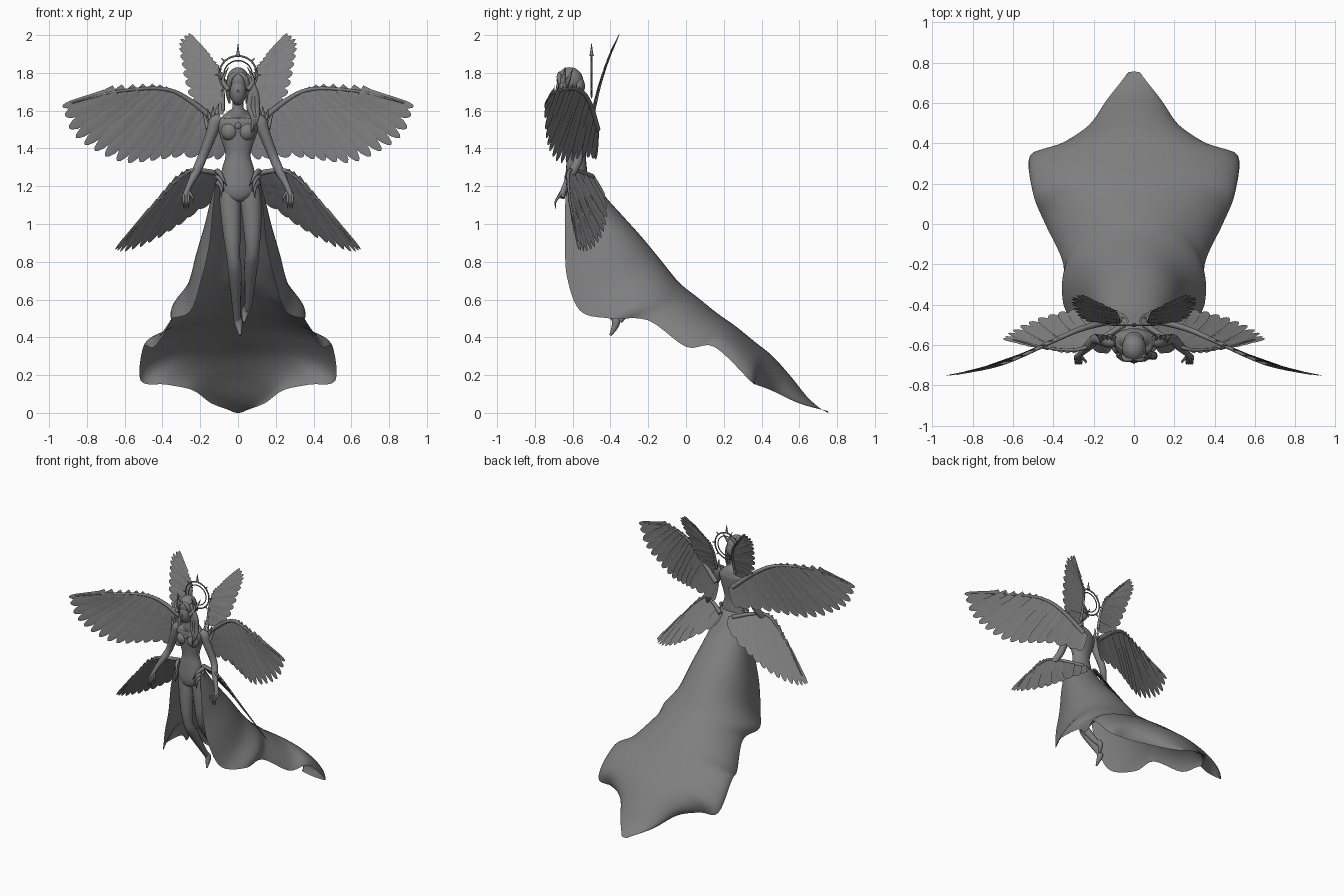
import bpy, bmesh, math
from math import sin, cos, pi
from mathutils import Vector

if "Cube" in bpy.data.objects:
    bpy.data.objects.remove(bpy.data.objects["Cube"])

stone = bpy.data.materials.new("plain_grey")
stone.use_nodes = True
grey = (.21, .21, .21, 1)
stone.diffuse_color = grey
stone.node_tree.nodes["Principled BSDF"].inputs["Base Color"].default_value = grey


def finish(name, bm):
    bmesh.ops.recalc_face_normals(bm, faces=bm.faces)
    mesh = bpy.data.meshes.new(name)
    bm.to_mesh(mesh)
    bm.free()
    mesh.materials.append(stone)
    mesh.shade_smooth()
    mesh.set_sharp_from_angle(angle=math.radians(50))
    bpy.context.collection.objects.link(bpy.data.objects.new(name, mesh))


def along(points, t):
    """Smooth curve through points of any dimension, t from 0 to 1."""
    last = len(points) - 1
    i = min(int(t * last), last - 1)
    f = t * last - i
    before, start, end, after = (Vector(points[max(0, min(last, i + k))]) for k in range(-1, 3))
    leave, arrive = (end - before) / 2, (after - start) / 2
    ease = f * f * (3 - 2 * f)
    return (start.lerp(end, ease) + leave * f * (1 - f) ** 2 - arrive * f * f * (1 - f))


def skin(bm, rings, closed=True):
    """Join neighbouring rings of vertices with quads."""
    for low, high in zip(rings, rings[1:]):
        count = len(low)
        for j in range(count if closed else count - 1):
            k = (j + 1) % count
            bm.faces.new((low[j], low[k], high[k], high[j]))


def add_loft(bm, rows, s=1, sides=12):
    """Rings along a path; rows are x, y, z, half width. Wide rings are flattened."""
    rows = [(s * x, y, z, w) for x, y, z, w in rows]
    total = (len(rows) - 1) * 5
    data = [along(rows, i / total) for i in range(total + 1)]
    rings = []
    for i, row in enumerate(data):
        tangent = data[min(i + 1, total)].xyz - data[max(i - 1, 0)].xyz
        tangent.normalize()
        across = tangent.cross(Vector((0, 1, 0)))
        if across.length < .05:
            across = Vector((1, 0, 0))
        across.normalize()
        deep = across.cross(tangent)
        wide = max(row.w, .001)
        thick = min(wide, .03 + .3 * wide)
        rings.append([])
        for j in range(sides):
            angle = math.tau * j / sides
            place = row.xyz + across * cos(angle) * wide + deep * sin(angle) * thick
            rings[-1].append(bm.verts.new(place))
    skin(bm, rings)
    bm.faces.new(rings[0])
    bm.faces.new(rings[-1])


def loft(name, rows, s=1, sides=12):
    bm = bmesh.new()
    add_loft(bm, rows, s, sides)
    finish(name, bm)


def thorn(name, start, bend, end, width, s=1):
    """Curved spike that narrows to a point."""
    loft(name, [(*start, width), (*bend, width * .7), (*end, width * .1)], s, sides=8)


def ball(name, centre, size):
    bm = bmesh.new()
    bmesh.ops.create_uvsphere(bm, u_segments=24, v_segments=14, radius=1)
    bmesh.ops.scale(bm, vec=size, verts=bm.verts)
    bmesh.ops.translate(bm, vec=centre, verts=bm.verts)
    finish(name, bm)


def wing(name, lead, tips, depth, s, count, thick):
    """Fan of layered feathers; outlines are x, z and depth(x, z) gives y."""
    lead = [Vector((s * x, depth(x, z), z)) for x, z in lead]
    tips = [Vector((s * x, depth(x, z), z)) for x, z in tips]
    normal = (lead[-1] - lead[0]).cross(along(tips, .5) - along(lead, .4)).normalized()
    if normal.y < 0:
        normal.negate()
    bm = bmesh.new()
    # Long flight feathers, then two rows of shorter coverts
    for layer, length in enumerate((1, .6, .35)):
        for i in range(count):
            t = i / (count - 1)
            root = along(lead, t * .8)
            run = (along(tips, t) - root) * length
            near, far = max(t - .03, 0), min(t + .03, 1)
            pace = (along(tips, far) - along(tips, near)).length / (far - near)
            half = max(pace / (count - 1) * .58, .014) * (.6 + .4 * length)
            side = run.cross(normal).normalized()
            lift = normal * (i % 2 - layer) * .002
            rings = []
            for k in range(8):
                v = sin(pi / 2 * k / 7)
                w = max(math.sqrt(1 - v ** 6), .06)
                centre = root + run * v + lift + side * s * .012 * v * v
                edge = side * half * w
                ridge = centre - normal * .004 * w
                rings.append([bm.verts.new(p) for p in (centre + edge, ridge, centre - edge)])
            skin(bm, rings, closed=False)
    # Tapered bone along the leading edge
    add_loft(bm, [(*p, thick * (1 - .2 * i)) for i, p in enumerate(lead)], sides=8)
    finish(name, bm)


# Torso with neck
loft("torso", [(0, -.58 - .02 * (z > 1.6), z, w) for z, w in (
    (1.67, .03), (1.61, .032), (1.57, .08), (1.54, .11), (1.48, .1), (1.37, .067),
    (1.29, .085), (1.2, .1), (1.15, .08), (1.12, .03))], sides=24)

# Head, hair and jewel
ball("head", (0, -.632, 1.708), (.046, .058, .08))
ball("hair_cap", (0, -.615, 1.76), (.06, .07, .07))
ball("hair_bun", (0, -.575, 1.73), (.05, .04, .055))
thorn("nose", (0, -.688, 1.695), (0, -.687, 1.71), (0, -.68, 1.74), .006)
ball("chest_jewel", (0, -.64, 1.52), (.016, .01, .018))
for n in range(3):
    spread = .01 * n
    loft("hair_lock", [
        (.045, -.65, 1.79, .012), (.07 + spread, -.65, 1.7, .018),
        (.06 + spread * 2, -.65, 1.62, .016), (.08 + spread, -.66, 1.56, .013),
        (.07 + spread, -.66, 1.48 + spread * 2, .002)])


# Halo: two rings with radiating spikes
def halo_point(radius, angle):
    return radius * sin(angle), -.5, 1.79 + radius * cos(angle)


for radius in (.1, .075):
    loft("halo_ring", [(*halo_point(radius, math.tau * k / 24), radius * .05)
                       for k in range(25)], sides=8)
for k in range(8):
    angle = math.tau * k / 8
    thorn("halo_spike", halo_point(.1, angle), halo_point(.115, angle),
          halo_point(.125 if k else .165, angle), .006 if k else .012)


# Depth of each wing sheet
def main_depth(x, z):
    return -.46 - .32 * x + .025 * sin(7 * x)


def lower_depth(x, z):
    return .6 - .74 * x - .8 * z - .3 * max(.25 - x, 0)


def head_depth(x, z):
    rise = z - 1.6
    return -.49 + .2 * rise + .35 * rise * rise


for s, side in ((1, "left"), (-1, "right")):
    ball(side + "_breast", (s * .045, -.612, 1.49), (.046, .042, .05))

    # Parted hair and headdress horns beside the face
    loft(side + "_parted_hair", [(.005, -.67, 1.8, .008), (.04, -.67, 1.77, .014),
                                 (.052, -.64, 1.7, .014), (.045, -.61, 1.64, .005)], s)
    thorn(side + "_headdress", (.05, -.67, 1.71), (.08, -.65, 1.76), (.05, -.64, 1.83), .014, s)
    thorn(side + "_headdress_point", (.05, -.64, 1.72), (.08, -.62, 1.77), (.1, -.6, 1.82), .014, s)

    # Arms and hands
    loft(side + "_arm", [
        (.09, -.58, 1.56, .025), (.12, -.58, 1.54, .034), (.14, -.58, 1.48, .03),
        (.19, -.57, 1.35, .025), (.22, -.6, 1.28, .024), (.26, -.64, 1.2, .015),
        (.28, -.66, 1.14, .018)], s)
    for k in range(4):
        x = .262 + .009 * k
        thorn(side + "_finger", (x, -.66, 1.16), (x, -.69, 1.12), (x, -.69, 1.08), .008, s)
    thorn(side + "_thumb", (.26, -.66, 1.17), (.24, -.68, 1.14), (.24, -.69, 1.11), .008, s)

    # Shoulder spikes and hip claws
    for k in range(4):
        x, z = .1 + .02 * k, 1.55 - .015 * k
        thorn(side + "_shoulder_spike", (x, -.58, z), (x + .012, -.56, z + .05),
              (x + .01 * k, -.55, z + .09), .012, s)
    for k in range(3):
        z = 1.28 - .03 * k
        thorn(side + "_hip_claw", (.11, -.58, z), (.09, -.63, z - .02),
              (.06 + .015 * k, -.64, z - .08), .015, s)

    # Wings
    wing(side + "_main_wing",
         [(.07, 1.5), (.25, 1.65), (.4, 1.715), (.65, 1.7), (.88, 1.64)],
         [(.1, 1.34), (.3, 1.35), (.45, 1.33), (.6, 1.32), (.75, 1.38), (.87, 1.47), (.925, 1.61)],
         main_depth, s, 16, .018)
    wing(side + "_lower_wing",
         [(.05, 1.25), (.17, 1.28), (.28, 1.27), (.43, 1.12), (.6, .91)],
         [(.07, 1.17), (.23, 1.05), (.37, .95), (.5, .88), (.6, .85), (.64, .86)],
         lower_depth, s, 14, .016)
    wing(side + "_head_wing",
         [(.08, 1.6), (.08, 1.72), (.1, 1.81), (.16, 1.89), (.22, 1.96)],
         [(.15, 1.59), (.24, 1.64), (.28, 1.74), (.3, 1.84), (.315, 1.92), (.31, 1.97), (.27, 2)],
         head_depth, s, 13, .01)

# Legs trailing back to pointed feet, the left one lifted
leg = [(-.575, 1.24, .045), (-.58, 1.13, .055), (-.585, .97, .048), (-.58, .83, .036),
       (-.54, .74, .036), (-.4, .53, .02), (-.37, .48, .022), (-.4, .41, .006)]
loft("right_leg", [(.009 * i - .052, y, z, w) for i, (y, z, w) in enumerate(leg)])
loft("left_leg", [(.052 + .025 * sin(i * .6), y + .008 * i, z + .01 * i, w)
                  for i, (y, z, w) in enumerate(leg)])

# Trailing cloak: an arched sheet from a sloping spine to a wavy hem
spine = (1.28, 1.15, 1.04, .93, .81, .69, .61, .53, .46, .38, .3, .19, .07, 0)
hem = [(.11, -.62, 1.26), (.13, -.64, 1.1), (.15, -.64, .9), (.19, -.63, .72),
       (.25, -.56, .54), (.35, -.4, .5), (.35, -.2, .49), (.44, 0, .35), (.5, .15, .35),
       (.515, .34, .17), (.38, .37, .15), (.24, .45, .12), (.14, .6, .05), (.03, .75, .01)]
edges = [(*point, z) for point, z in zip(hem, spine)]
bm = bmesh.new()
rows = []
for i in range(66):
    t = i / 65
    hem_x, hem_y, hem_z, z = along(edges, t)
    y = 1.285 * t - .53
    bulge = .07 * sin(pi * t / .45) if t < .45 else 0
    row = []
    for j in range(-16, 17):
        turn = j / 16 * pi / 2
        mix = 1 - cos(turn)
        x = hem_x * sin(turn) + bulge * sin(2 * turn)
        row.append(bm.verts.new((x, y + (hem_y - y) * mix, max(z + (hem_z - z) * mix, 0))))
    rows.append(row)
skin(bm, rows, closed=False)
finish("cloak", bm)
